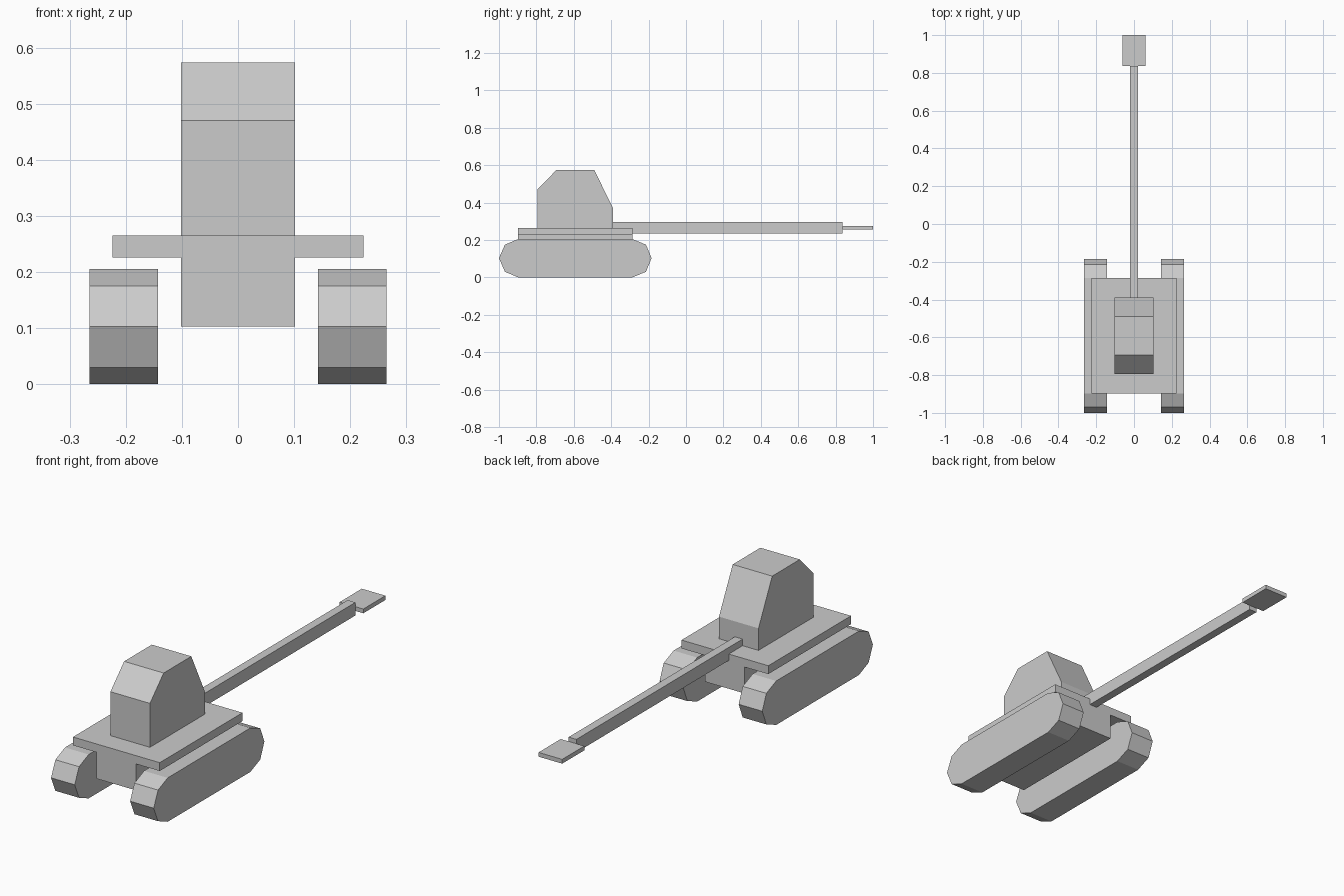
import bpy
import bmesh
from mathutils import Vector

if "Cube" in bpy.data.objects:
    bpy.data.objects.remove(bpy.data.objects["Cube"])


def prism(name, profile, axis, lo, hi):
    """Extrude a closed profile: (y, z) along x, or (x, z) along y."""
    def point(p, d):
        return Vector((d, p[0], p[1])) if axis == 'x' else Vector((p[0], d, p[1]))

    bm = bmesh.new()
    face = bm.faces.new([bm.verts.new(point(p, lo)) for p in profile])
    ext = bmesh.ops.extrude_face_region(bm, geom=[face])
    verts = [g for g in ext['geom'] if isinstance(g, bmesh.types.BMVert)]
    offset = Vector((hi - lo, 0, 0)) if axis == 'x' else Vector((0, hi - lo, 0))
    bmesh.ops.translate(bm, vec=offset, verts=verts)
    bmesh.ops.recalc_face_normals(bm, faces=bm.faces)
    mesh = bpy.data.meshes.new(name)
    bm.to_mesh(mesh)
    bm.free()
    obj = bpy.data.objects.new(name, mesh)
    bpy.context.collection.objects.link(obj)
    return obj


def bar(name, half_width, z0, z1, y0, y1):
    """Box centred on x = 0."""
    w = half_width
    return prism(name, [(-w, z0), (w, z0), (w, z1), (-w, z1)], 'y', y0, y1)


# Tracks: ten-sided loops on both sides
track = [(-1.0, 0.103), (-0.968, 0.03), (-0.897, 0), (-0.287, 0), (-0.214, 0.03),
         (-0.184, 0.103), (-0.214, 0.175), (-0.287, 0.205), (-0.897, 0.205), (-0.968, 0.175)]
for side, x0 in (("left", -0.265), ("right", 0.143)):
    prism(side + "_track", track, 'x', x0, x0 + 0.122)

# Hull: T-shaped section with overhanging deck
right_half = [(0.102, 0.103), (0.102, 0.226), (0.224, 0.226), (0.224, 0.265)]
hull = right_half + [(-x, z) for x, z in reversed(right_half)]
prism("hull", hull, 'y', -0.897, -0.287)

# Turret: slanted cabin on the deck
turret = [(-0.795, 0.265), (-0.795, 0.47), (-0.694, 0.573),
          (-0.49, 0.573), (-0.389, 0.368), (-0.389, 0.265)]
prism("turret", turret, 'x', -0.102, 0.102)

# Gun: square barrel with a flat muzzle plate
bar("barrel", 0.02, 0.235, 0.296, -0.389, 0.837)
bar("muzzle", 0.061, 0.256, 0.276, 0.837, 1.0)
